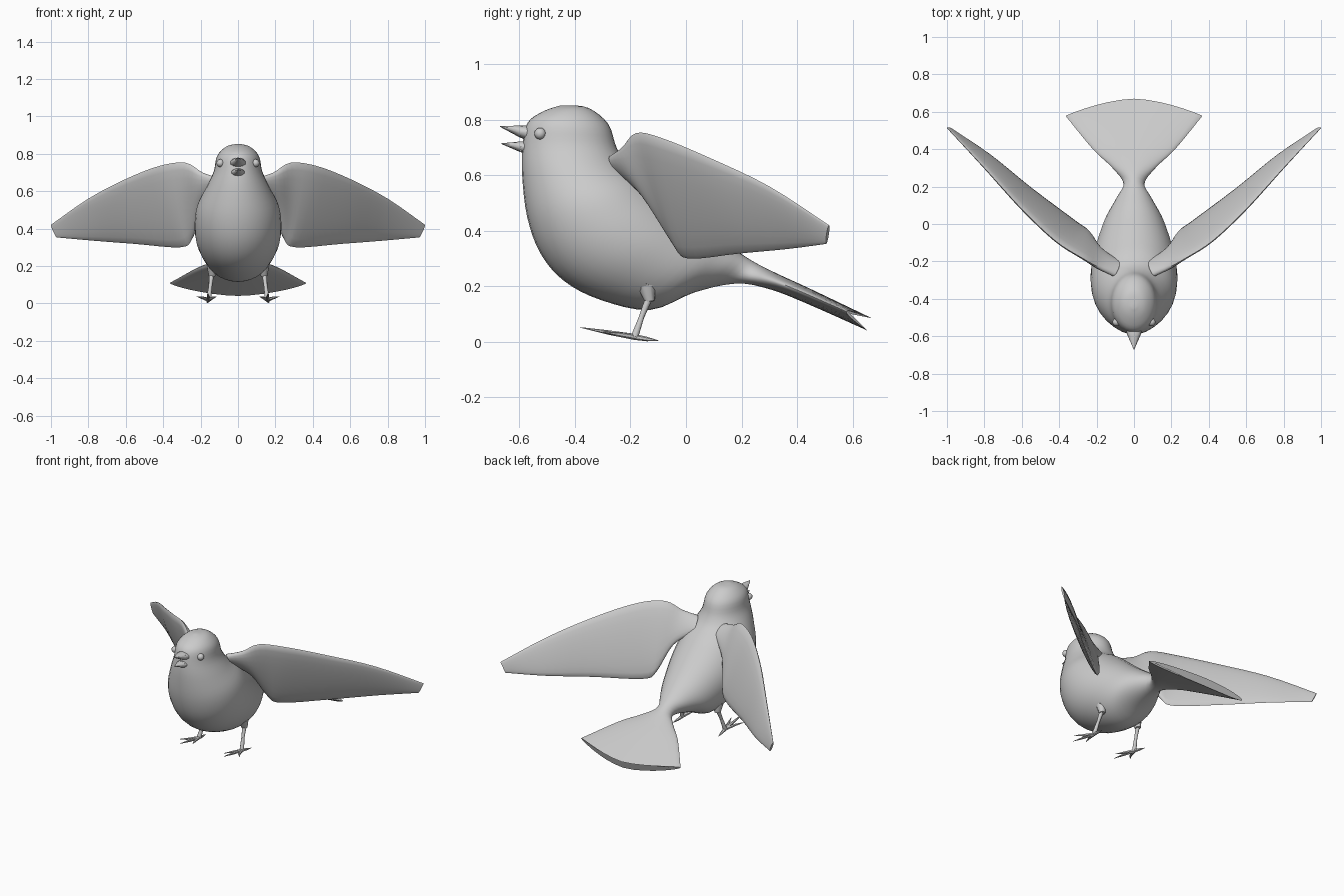
import bpy, bmesh, math
from mathutils import Vector, Matrix

if "Cube" in bpy.data.objects:
    bpy.data.objects.remove(bpy.data.objects["Cube"])


def finish(name, bm, mirror=False, angle=50):
    bmesh.ops.recalc_face_normals(bm, faces=bm.faces)
    me = bpy.data.meshes.new(name)
    bm.to_mesh(me)
    bm.free()
    ob = bpy.data.objects.new(name, me)
    bpy.context.collection.objects.link(ob)
    if mirror:
        ob.modifiers.new("mirror", 'MIRROR').use_mirror_merge = False
    bpy.ops.object.select_all(action='DESELECT')
    ob.select_set(True)
    bpy.context.view_layer.objects.active = ob
    bpy.ops.object.shade_smooth_by_angle(angle=math.radians(angle))
    return ob


def spline(rows, steps):
    # Catmull-Rom interpolation of whole section rows
    out = []
    for i in range(len(rows) - 1):
        p = [rows[max(0, min(len(rows) - 1, i + k))] for k in (-1, 0, 1, 2)]
        for s in range(steps):
            t = s / steps
            out.append([0.5 * (2 * b + (c - a) * t + (2 * a - 5 * b + 4 * c - d) * t * t
                               + (3 * b - a - 3 * c + d) * t ** 3) for a, b, c, d in zip(*p)])
    return out + [list(rows[-1])]


def loft(sections, sides):
    # each section: point a, point b, half-width vector, sweep vector
    bm = bmesh.new()
    rings = []
    for a, b, side, sweep in sections:
        ring = []
        for k in range(sides):
            t = 2 * math.pi * k / sides
            c, s = math.cos(t), math.sin(t)
            ring.append(bm.verts.new((a + b) / 2 + (a - b) / 2 * c + side * s + sweep * abs(s) ** 1.6))
        rings.append(ring)
    for r, q in zip(rings, rings[1:]):
        for k in range(sides):
            n = (k + 1) % sides
            bm.faces.new((r[k], r[n], q[n], q[k]))
    bm.faces.new(rings[0])
    bm.faces.new(rings[-1])
    return bm


def limb(bm, pts, radii, sides=8, flat=1.0):
    # chain of tapered cones through points
    for p, q, r1, r2 in zip(pts, pts[1:], radii, radii[1:]):
        p, q = Vector(p), Vector(q)
        d = q - p
        m = Matrix.Translation((p + q) / 2) @ d.to_track_quat('Z', 'Y').to_matrix().to_4x4()
        m = m @ Matrix.Diagonal((1, flat, 1, 1))
        bmesh.ops.create_cone(bm, cap_ends=True, segments=sides, radius1=r1, radius2=r2,
                              depth=d.length, matrix=m)


# body and fan tail: back y,z / belly y,z / half width / sweep of the tail edge
body = [(-0.42, .852, -0.45, .852, .012, 0), (-0.35, .842, -0.51, .832, .065, 0),
        (-0.28, .785, -0.57, .79, .112, 0), (-0.25, .70, -0.588, .71, .130, 0),
        (-0.21, .64, -0.590, .60, .170, 0), (-0.14, .59, -0.572, .45, .218, 0),
        (-0.07, .53, -0.525, .32, .232, 0), (0.0, .47, -0.44, .22, .225, 0),
        (0.06, .42, -0.31, .152, .200, 0), (0.12, .375, -0.13, .115, .160, 0),
        (0.18, .33, 0.03, .178, .105, 0), (0.25, .285, 0.18, .21, .055, 0),
        (0.33, .245, 0.30, .19, .120, .01), (0.45, .19, 0.43, .14, .220, .04),
        (0.67, .085, 0.655, .04, .365, .085)]
finish("body", loft([(Vector((0, r[0], r[1])), Vector((0, r[2], r[3])), Vector((r[4], 0, 0)),
                      Vector((0, -r[5], r[5] * .55))) for r in spline(body, 4)], 32))

# wings: upper edge xyz / lower edge xyz / half thickness
wing = [(.10, -.27, .67, .10, -.20, .58, .035), (.19, -.23, .70, .19, -.13, .50, .035),
        (.28, -.18, .752, .245, -.04, .345, .03), (.42, -.09, .735, .31, .01, .30, .028),
        (.60, .08, .665, .55, .19, .318, .024), (.80, .30, .56, .77, .37, .335, .016),
        (1.0, .515, .42, .97, .505, .353, .006)]
out = Vector((.68, -.73, 0))
finish("wings", loft([(Vector(r[:3]), Vector(r[3:6]), out * r[6], Vector((0, 0, 0)))
                      for r in spline(wing, 4)], 20), True)

# open beak
bm = bmesh.new()
limb(bm, [(0, -.55, .748), (0, -.595, .758), (0, -.67, .776)], [.05, .036, .002], 10, .6)
limb(bm, [(0, -.55, .698), (0, -.595, .703), (0, -.665, .714)], [.045, .032, .002], 10, .6)
finish("beak", bm)

# eyes
bm = bmesh.new()
bmesh.ops.create_uvsphere(bm, u_segments=16, v_segments=10, radius=.021,
                          matrix=Matrix.Translation((.094, -.525, .75)))
finish("eyes", bm, True)

# legs: feathered thigh, shin, toes
bm = bmesh.new()
limb(bm, [(.12, -.12, .26), (.135, -.14, .20), (.14, -.13, .145)], [.05, .035, .018])
limb(bm, [(.14, -.13, .165), (.148, -.16, .09), (.157, -.185, .018)], [.014, .010, .014])
ankle = (.157, -.185, .018)
for mid, tip in [((.158, -.28, .034), (.160, -.38, .052)), ((.138, -.25, .028), (.115, -.31, .036)),
                 ((.185, -.25, .028), (.22, -.30, .036)), ((.162, -.14, .010), (.168, -.10, .005))]:
    limb(bm, [ankle, mid, tip], [.011, .008, .001], 6)
finish("legs", bm, True)
